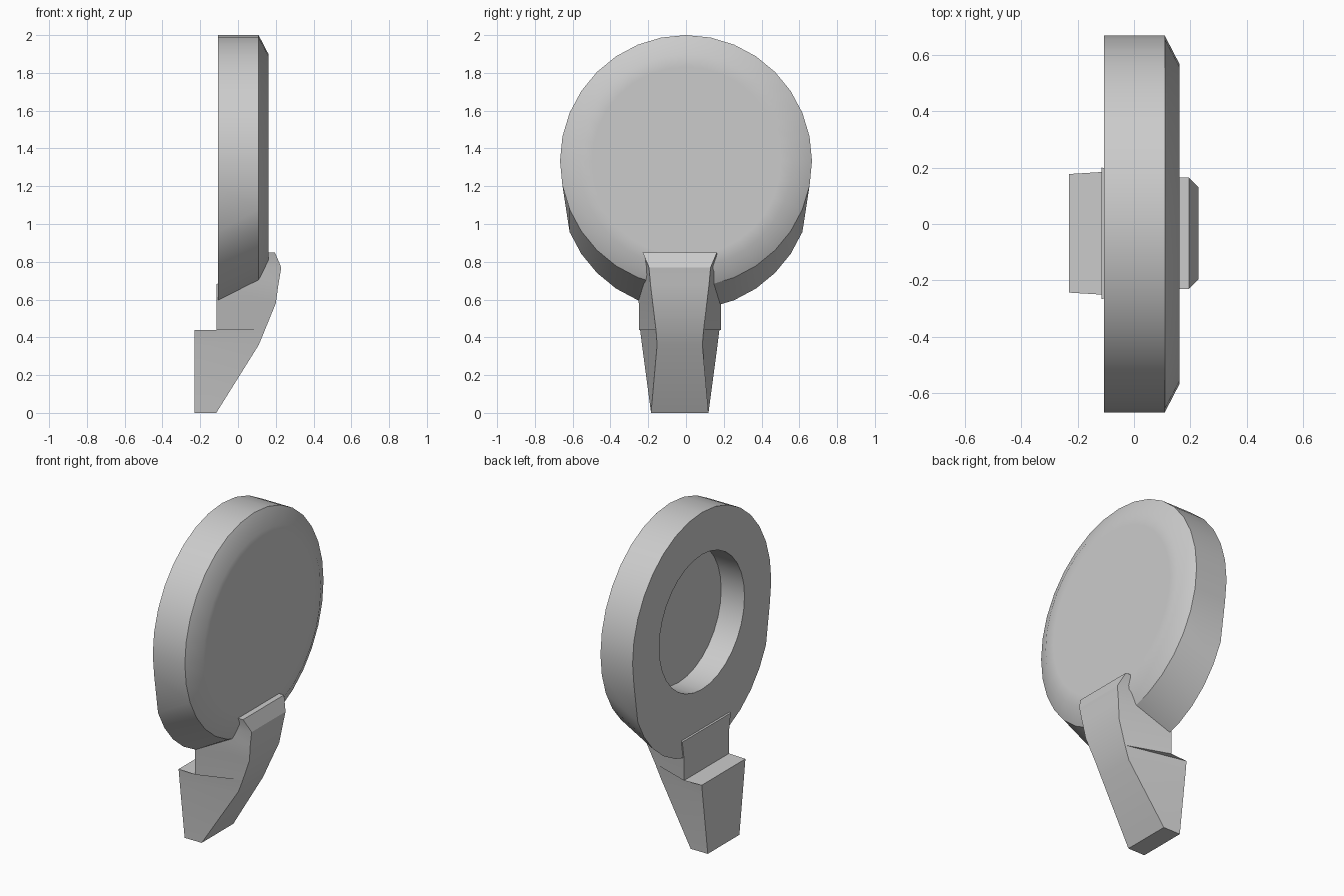
import bpy, bmesh
from math import sin, cos, pi, radians

cube = bpy.data.objects.get("Cube")
if cube:
    bpy.data.objects.remove(cube)

grey = bpy.data.materials.new("plain grey")
grey.use_nodes = True
colour = (0.6, 0.6, 0.6, 1)
grey.diffuse_color = colour
grey.node_tree.nodes["Principled BSDF"].inputs["Base Color"].default_value = colour


def loft(name, rings, angle):
    """Skin a list of closed point rings, cap both ends and shade by angle."""
    bm = bmesh.new()
    loops = [[bm.verts.new(p) for p in ring] for ring in rings]
    n = len(loops[0])
    for a, b in zip(loops, loops[1:]):
        for i in range(n):
            j = (i + 1) % n
            bm.faces.new((a[i], a[j], b[j], b[i]))
    bm.faces.new(loops[0])
    bm.faces.new(loops[-1])
    bmesh.ops.remove_doubles(bm, verts=bm.verts, dist=0.0005)
    bmesh.ops.recalc_face_normals(bm, faces=bm.faces)
    mesh = bpy.data.meshes.new(name)
    bm.to_mesh(mesh)
    bm.free()
    mesh.materials.append(grey)
    obj = bpy.data.objects.new(name, mesh)
    bpy.context.collection.objects.link(obj)
    bpy.ops.object.select_all(action='DESELECT')
    obj.select_set(True)
    bpy.context.view_layer.objects.active = obj
    bpy.ops.object.shade_smooth_by_angle(angle=radians(angle))
    return obj


# Round head: recess floor, recess wall, back face, rim, bevel, front face
SIDES = 32
CENTRE = 1.333


def circle(x, r, drop=0.0):
    """Ring around the x axis; its lower part can be pulled down."""
    pts = []
    for i in range(SIDES):
        a = 2 * pi * i / SIDES
        z = CENTRE + r * sin(a)
        if sin(a) < -0.3:
            z -= drop
        pts.append((x, r * cos(a), z))
    return pts


loft("round_head", [
    circle(0.05, 0.41),
    circle(-0.107, 0.41),
    circle(-0.107, 0.667, 0.12),
    circle(0.109, 0.667),
    circle(0.162, 0.565),
    circle(0.162, 0.5),
], 32)

# Stem with a stepped heel and a hooked tip:
# height, back x, back half width, front x, front half width
MIDDLE = -0.033
sections = [
    (0.0, -0.23, 0.152, -0.115, 0.152),
    (0.36, -0.23, 0.2, 0.11, 0.12),
    (0.44, -0.23, 0.21, 0.143, 0.126),
    (0.44, -0.115, 0.217, 0.143, 0.126),
    (0.58, -0.115, 0.217, 0.2, 0.143),
    (0.68, -0.115, 0.233, 0.214, 0.155),
    (0.77, 0.05, 0.19, 0.229, 0.163),
    (0.85, 0.12, 0.197, 0.195, 0.197),
]
loft("stem", [
    [(bx, MIDDLE - bw, z), (bx, MIDDLE + bw, z),
     (fx, MIDDLE + fw, z), (fx, MIDDLE - fw, z)]
    for z, bx, bw, fx, fw in sections
], 25)
